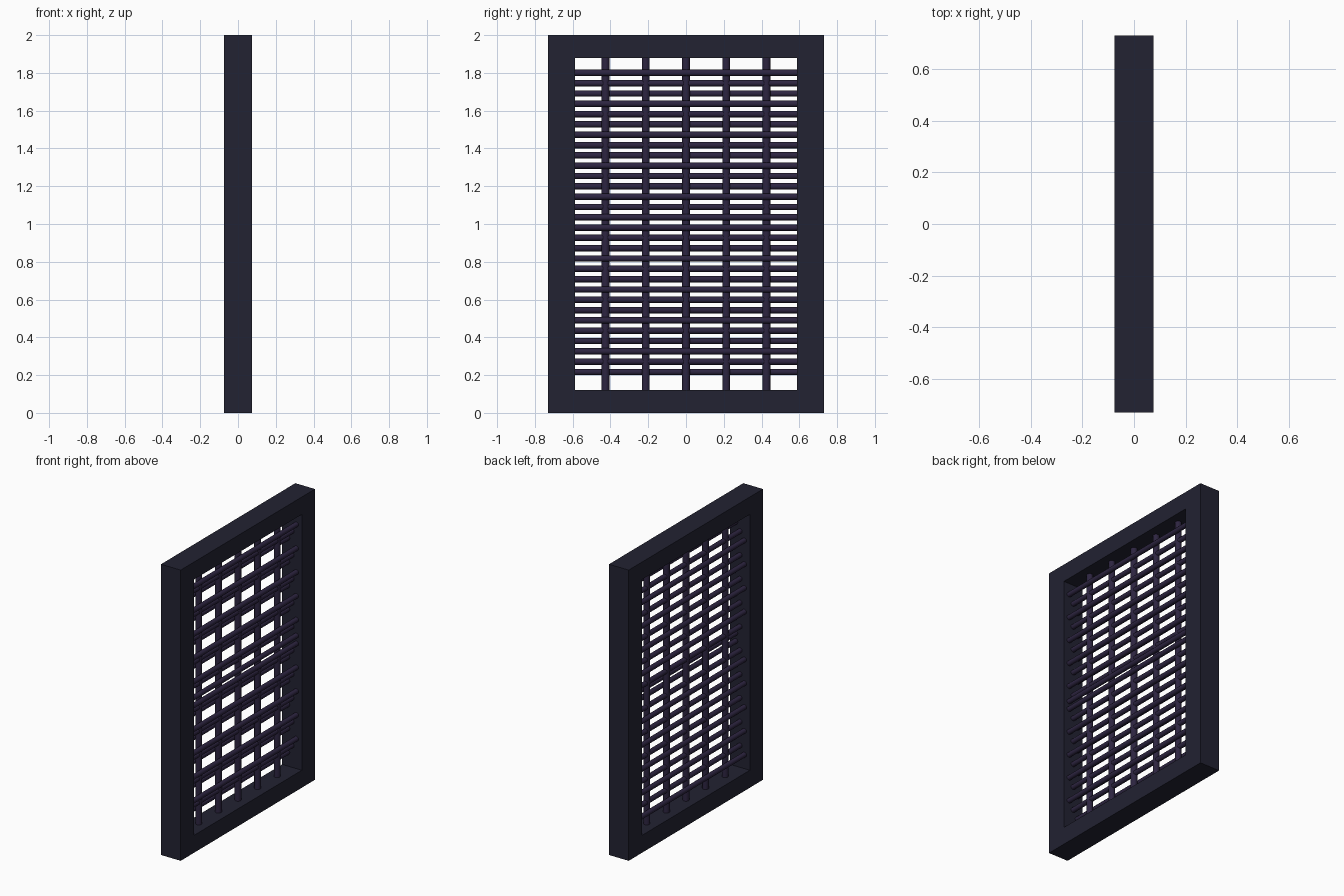
import bpy, bmesh, math
from mathutils import Matrix, Vector

cube = bpy.data.objects.get("Cube")
if cube:
    bpy.data.objects.remove(cube, do_unlink=True)

HALF_DEPTH, HALF_WIDTH, HEIGHT = 0.075, 0.73, 2.0
OPEN_Y, OPEN_LOW, OPEN_HIGH = 0.587, 0.12, 1.88


def material(name, color):
    mat = bpy.data.materials.new(name)
    mat.use_nodes = True
    mat.diffuse_color = color
    mat.node_tree.nodes["Principled BSDF"].inputs["Base Color"].default_value = color
    return mat


frame_mat = material("dark navy", (0.016, 0.016, 0.032, 1))
bar_mat = material("dark purple", (0.026, 0.018, 0.052, 1))


def add_object(name, bm, mat):
    bmesh.ops.recalc_face_normals(bm, faces=bm.faces)
    mesh = bpy.data.meshes.new(name)
    bm.to_mesh(mesh)
    bm.free()
    obj = bpy.data.objects.new(name, mesh)
    bpy.context.collection.objects.link(obj)
    mesh.materials.append(mat)
    return obj


def add_bar(name, start, end, radius):
    start, end = Vector(start), Vector(end)
    axis = end - start
    turn = axis.to_track_quat("Z", "Y").to_matrix().to_4x4()
    bm = bmesh.new()
    bmesh.ops.create_cone(bm, cap_ends=True, segments=12, radius1=radius,
                          radius2=radius, depth=axis.length,
                          matrix=Matrix.Translation((start + end) / 2) @ turn)
    for face in bm.faces:
        face.smooth = len(face.verts) == 4
    for edge in bm.edges:
        edge.smooth = all(f.smooth for f in edge.link_faces)
    add_object(name, bm, bar_mat)


# Rectangular frame: four loops joined into a closed ring
def rectangle(bm, x, half, low, high):
    corners = [(-half, low), (half, low), (half, high), (-half, high)]
    return [bm.verts.new((x, y, z)) for y, z in corners]


bm = bmesh.new()
loops = [rectangle(bm, -HALF_DEPTH, HALF_WIDTH, 0, HEIGHT),
         rectangle(bm, HALF_DEPTH, HALF_WIDTH, 0, HEIGHT),
         rectangle(bm, HALF_DEPTH, OPEN_Y, OPEN_LOW, OPEN_HIGH),
         rectangle(bm, -HALF_DEPTH, OPEN_Y, OPEN_LOW, OPEN_HIGH)]
for i, loop in enumerate(loops):
    other = loops[(i + 1) % 4]
    for j in range(4):
        k = (j + 1) % 4
        bm.faces.new((loop[j], loop[k], other[k], other[j]))
add_object("frame", bm, frame_mat)

# Upright bars in the middle plane
for i in range(5):
    y = (i - 2) * 0.213
    add_bar(f"upright_bar_{i + 1}", (0, y, OPEN_LOW), (0, y, OPEN_HIGH), 0.021)

# Cross bars step through three layers: left of, through and right of the uprights
LAYER = 0.033
for i in range(30):
    x = LAYER * (1 - i % 3)
    if i == 14:
        x = LAYER
    z = 1.80 - i * 0.0546
    add_bar(f"cross_bar_{i + 1}", (x, -OPEN_Y, z), (x, OPEN_Y, z), 0.017)
